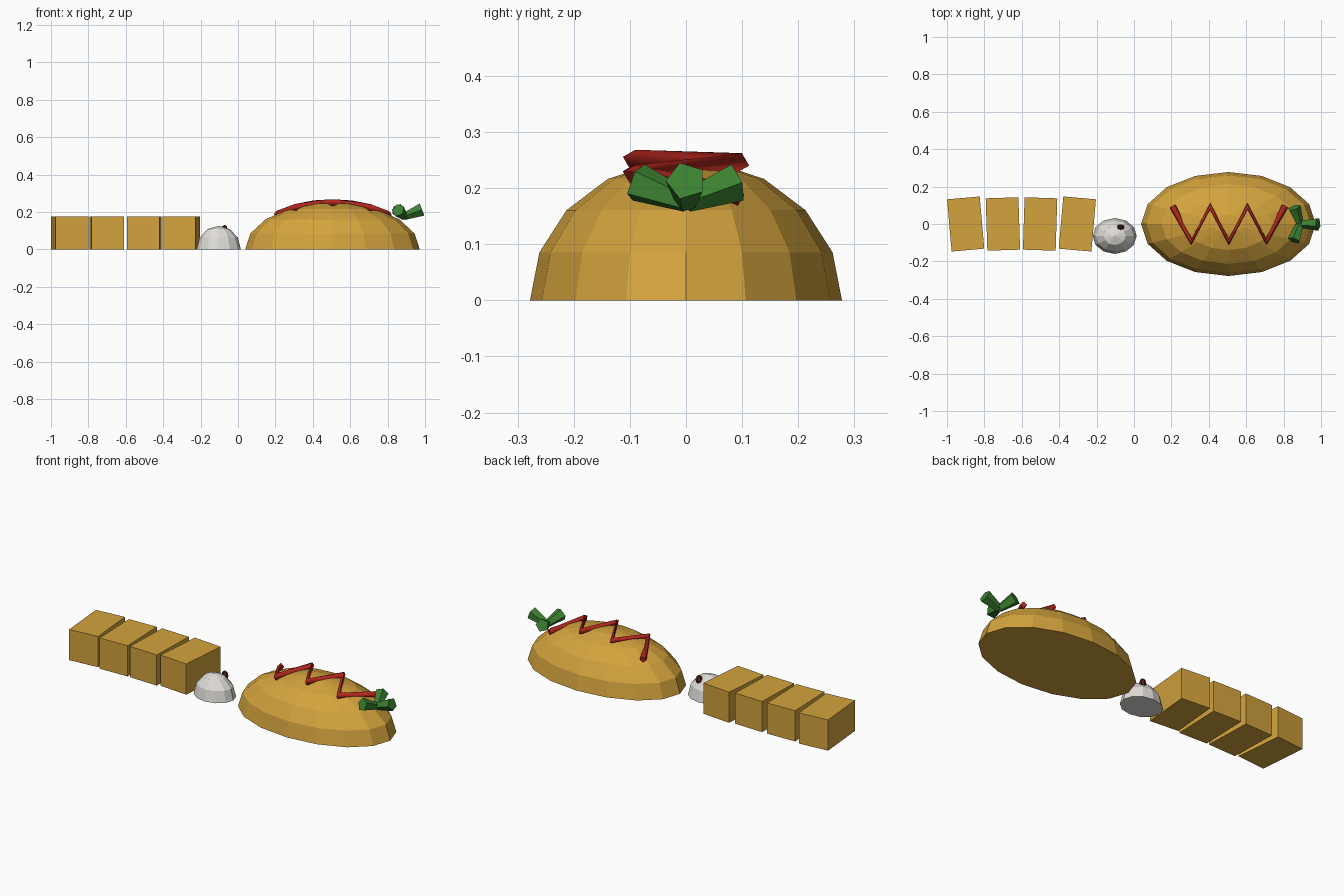
import bpy, bmesh
from math import radians, sin, cos, sqrt, pi
from mathutils import Vector, Matrix

if "Cube" in bpy.data.objects:
    bpy.data.objects.remove(bpy.data.objects["Cube"], do_unlink=True)


def material(name, rgb):
    mat = bpy.data.materials.new(name)
    mat.use_nodes = True
    color = (*rgb, 1.0)
    mat.diffuse_color = color
    mat.node_tree.nodes["Principled BSDF"].inputs["Base Color"].default_value = color
    return mat


GOLD = material("golden yellow", (0.655, 0.367, 0.047))
RED = material("sauce red", (0.456, 0.019, 0.013))
GREEN = material("leaf green", (0.045, 0.223, 0.032))
WHITE = material("off white", (0.75, 0.73, 0.69))
BROWN = material("dark brown", (0.08, 0.018, 0.012))


def add_object(name, bm, mat):
    bmesh.ops.recalc_face_normals(bm, faces=bm.faces)
    mesh = bpy.data.meshes.new(name)
    bm.to_mesh(mesh)
    bm.free()
    mesh.materials.append(mat)
    obj = bpy.data.objects.new(name, mesh)
    bpy.context.collection.objects.link(obj)
    return obj


def dome(name, center, radii, segments, latitudes, mat):
    """Flat-bottomed half ellipsoid built ring by ring."""
    bm = bmesh.new()
    cx, cy = center
    rx, ry, rz = radii
    rings = []
    for lat in map(radians, latitudes):
        rings.append([bm.verts.new((cx + rx * cos(lat) * cos(2 * pi * i / segments),
                                    cy + ry * cos(lat) * sin(2 * pi * i / segments),
                                    rz * sin(lat))) for i in range(segments)])
    top = bm.verts.new((cx, cy, rz))
    bm.faces.new(rings[0])
    for i in range(segments):
        j = (i + 1) % segments
        for low, high in zip(rings, rings[1:]):
            bm.faces.new((low[i], low[j], high[j], high[i]))
        bm.faces.new((rings[-1][i], rings[-1][j], top))
    return add_object(name, bm, mat)


# Row of slightly turned blocks
for n, angle in enumerate((5, 1.8, -1.8, -5)):
    bm = bmesh.new()
    place = (Matrix.Translation((-0.9 + 0.199 * n, 0, 0.0885))
             @ Matrix.Rotation(radians(angle), 4, "Z")
             @ Matrix.Diagonal((0.175, 0.28, 0.177, 1)))
    bmesh.ops.create_cube(bm, size=1, matrix=place)
    add_object(f"block_{n + 1}", bm, GOLD)

# Large omelette dome and small white scoop
OX, RX, RY, RZ = 0.505, 0.467, 0.278, 0.25
dome("omelette", (OX, 0), (RX, RY, RZ), 16, (0, 20, 40, 60, 80), GOLD)
dome("white_scoop", (-0.103, -0.064), (0.118, 0.096, 0.126), 12, (0, 30, 60), WHITE)

# Dark bean on the scoop
bm = bmesh.new()
bmesh.ops.create_uvsphere(bm, u_segments=6, v_segments=4, radius=1,
                          matrix=Matrix.Translation((-0.072, -0.017, 0.104))
                          @ Matrix.Diagonal((0.02, 0.016, 0.028, 1)))
add_object("bean", bm, BROWN)

# Zigzag of sauce following the omelette surface
curve = bpy.data.curves.new("sauce_zigzag", "CURVE")
curve.dimensions = "3D"
curve.bevel_depth = 0.018
curve.bevel_resolution = 0
curve.use_fill_caps = True
spline = curve.splines.new("POLY")
spline.points.add(6)
for n, point in enumerate(spline.points):
    x = 0.207 + 0.1 * n
    y = 0.095 if n % 2 == 0 else -0.095
    z = RZ * sqrt(1 - ((x - OX) / RX) ** 2 - (y / RY) ** 2) + 0.016
    point.co = (x, y, z, 1)
sauce = bpy.data.objects.new("sauce_zigzag", curve)
curve.materials.append(RED)
bpy.context.collection.objects.link(sauce)

# Three flared sprigs of garnish
base = Vector((0.888, 0, 0.176))
for name, tip in (("sprig_end", (0.984, 0, 0.213)),
                  ("sprig_back", (0.856, 0.088, 0.21)),
                  ("sprig_front", (0.856, -0.088, 0.21))):
    axis = Vector(tip) - base
    bm = bmesh.new()
    place = (Matrix.Translation(base + axis / 2)
             @ axis.to_track_quat("Z", "Y").to_matrix().to_4x4())
    bmesh.ops.create_cone(bm, cap_ends=True, segments=5, radius1=0.02, radius2=0.036,
                          depth=axis.length, matrix=place @ Matrix.Rotation(pi / 2, 4, "Z"))
    add_object(name, bm, GREEN)
